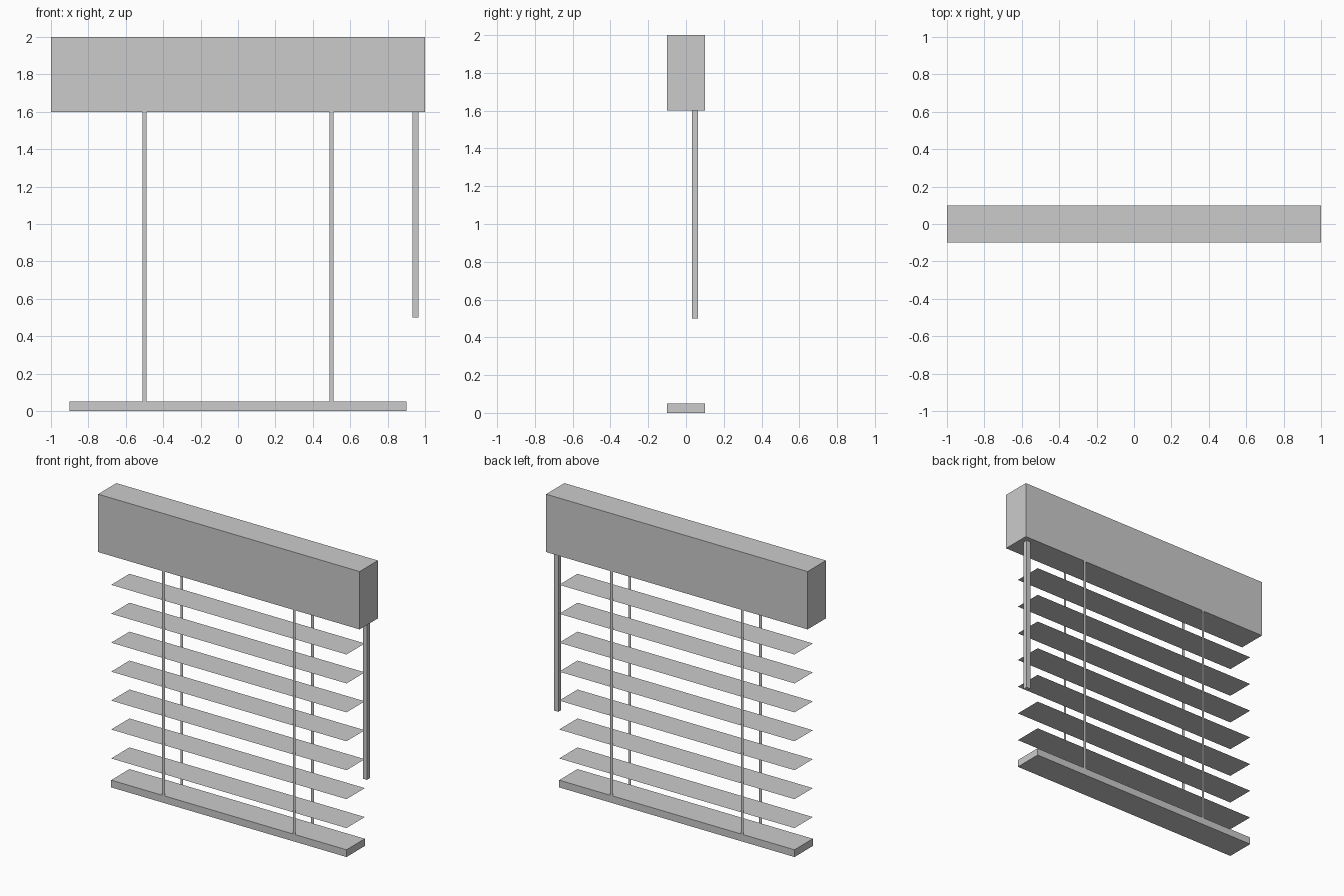
import bpy
import bmesh
from mathutils import Matrix, Vector

if "Cube" in bpy.data.objects:
    bpy.data.objects.remove(bpy.data.objects["Cube"])


def link(name, bm):
    mesh = bpy.data.meshes.new(name)
    bm.to_mesh(mesh)
    bm.free()
    obj = bpy.data.objects.new(name, mesh)
    bpy.context.collection.objects.link(obj)
    return obj


def box(name, x, y, z):
    """Box from (min, max) ranges on each axis."""
    bm = bmesh.new()
    ranges = (x, y, z)
    centre = Vector([(a + b) / 2 for a, b in ranges])
    size = Vector([b - a for a, b in ranges])
    bmesh.ops.create_cube(bm, size=1, matrix=Matrix.Translation(centre) @ Matrix.Diagonal(size).to_4x4())
    return link(name, bm)


def sheet(name, corners):
    """Single flat face, no thickness."""
    bm = bmesh.new()
    bm.faces.new([bm.verts.new(c) for c in corners])
    return link(name, bm)


# Headrail, bottom rail and tilt wand
box("headrail", (-1, 1), (-0.1, 0.1), (1.6, 2))
box("bottom_rail", (-0.9, 0.9), (-0.1, 0.1), (0, 0.05))
box("tilt_wand", (0.932, 0.964), (0.032, 0.064), (0.5, 1.6))

# Thin horizontal slats
for i in range(7):
    z = 0.2 * (i + 1)
    sheet(f"slat_{i + 1}", [(-0.9, -0.1, z), (0.9, -0.1, z), (0.9, 0.1, z), (-0.9, 0.1, z)])

# Flat ladder tapes on the front and back edges
for side, sx in (("left", -0.5), ("right", 0.5)):
    for face, y in (("front", -0.1), ("back", 0.1)):
        h = 0.01 if y < 0 else -0.01  # flips winding so the face points outward
        sheet(f"ladder_tape_{face}_{side}",
              [(sx - h, y, 0.05), (sx + h, y, 0.05), (sx + h, y, 1.6), (sx - h, y, 1.6)])
